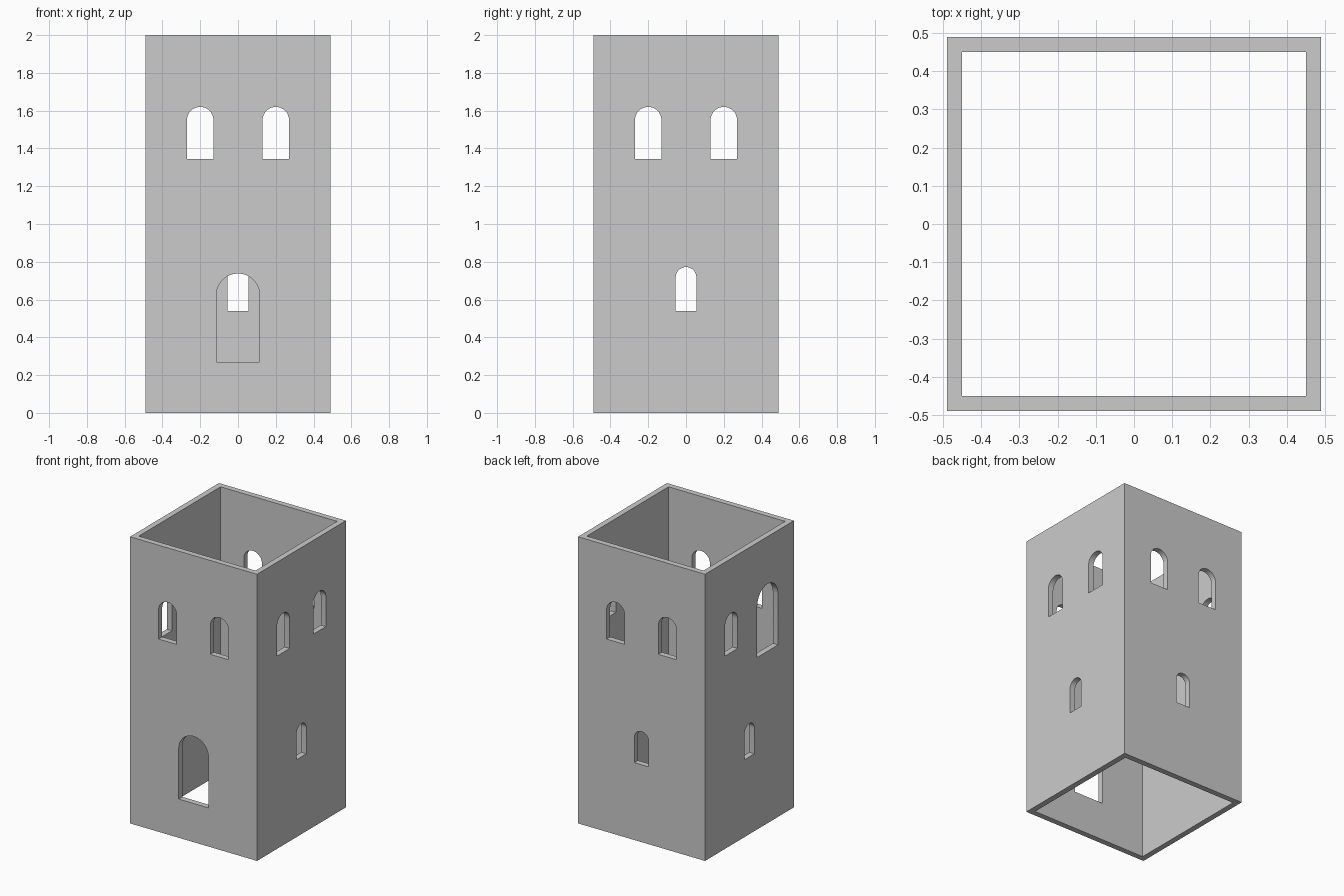
import bpy, bmesh, math
from mathutils import Matrix

if "Cube" in bpy.data.objects:
    bpy.data.objects.remove(bpy.data.objects["Cube"])

OUT, INN, H = 0.49, 0.45, 2.0

stone = bpy.data.materials.new("grey stone")
stone.diffuse_color = (0.6, 0.6, 0.6, 1)
stone.use_nodes = True
stone.node_tree.nodes["Principled BSDF"].inputs["Base Color"].default_value = stone.diffuse_color


def make_object(name, bm):
    bmesh.ops.recalc_face_normals(bm, faces=bm.faces)
    mesh = bpy.data.meshes.new(name)
    bm.to_mesh(mesh)
    bm.free()
    mesh.materials.append(stone)
    obj = bpy.data.objects.new(name, mesh)
    bpy.context.collection.objects.link(obj)
    return obj


def add_arch(bm, angle, u, z0, z1, half, steps=16):
    """Arched prism through the front wall, turned by angle about z."""
    spring = z1 - half
    prof = [(u - half, z0), (u + half, z0)]
    for i in range(steps + 1):
        a = math.pi * i / steps
        prof.append((u + half * math.cos(a), spring + half * math.sin(a)))
    rot = Matrix.Rotation(angle, 4, 'Z')
    near = [bm.verts.new(rot @ Matrix.Translation((x, -0.6, z)).translation) for x, z in prof]
    far = [bm.verts.new(rot @ Matrix.Translation((x, -0.35, z)).translation) for x, z in prof]
    bm.faces.new(near)
    bm.faces.new(far[::-1])
    n = len(prof)
    for i in range(n):
        j = (i + 1) % n
        bm.faces.new((near[i], far[i], far[j], near[j]))


# square hollow tower, open at top and bottom
bm = bmesh.new()
rings = []
for r, z in ((OUT, 0), (OUT, H), (INN, H), (INN, 0)):
    rings.append([bm.verts.new((sx * r, sy * r, z))
                  for sx, sy in ((-1, -1), (1, -1), (1, 1), (-1, 1))])
for k in range(4):
    a, b = rings[k], rings[(k + 1) % 4]
    for i in range(4):
        j = (i + 1) % 4
        bm.faces.new((a[i], a[j], b[j], b[i]))
tower = make_object("tower_walls", bm)

# openings, walls in order: front, right, back, left
bm = bmesh.new()
for wall in range(4):
    ang = wall * math.pi / 2
    add_arch(bm, ang, -0.2, 1.345, 1.62, 0.07)          # upper window
    if wall == 3:
        add_arch(bm, ang, 0.2, 1.20, 1.67, 0.115)       # upper doorway
    else:
        add_arch(bm, ang, 0.2, 1.345, 1.62, 0.07)       # upper window
    if wall == 0:
        add_arch(bm, ang, 0, 0.27, 0.738, 0.115)        # entrance
    else:
        add_arch(bm, ang, 0, 0.54, 0.772, 0.055)        # lower window
cutter = make_object("opening_cutter", bm)
cutter.hide_render = True

mod = tower.modifiers.new("openings", 'BOOLEAN')
mod.operation = 'DIFFERENCE'
mod.solver = 'EXACT'
mod.object = cutter
bpy.context.view_layer.objects.active = tower
tower.select_set(True)
cutter.select_set(False)
bpy.ops.object.modifier_apply(modifier=mod.name)
bpy.data.objects.remove(cutter, do_unlink=True)
bpy.ops.object.shade_smooth_by_angle(angle=math.radians(30))
